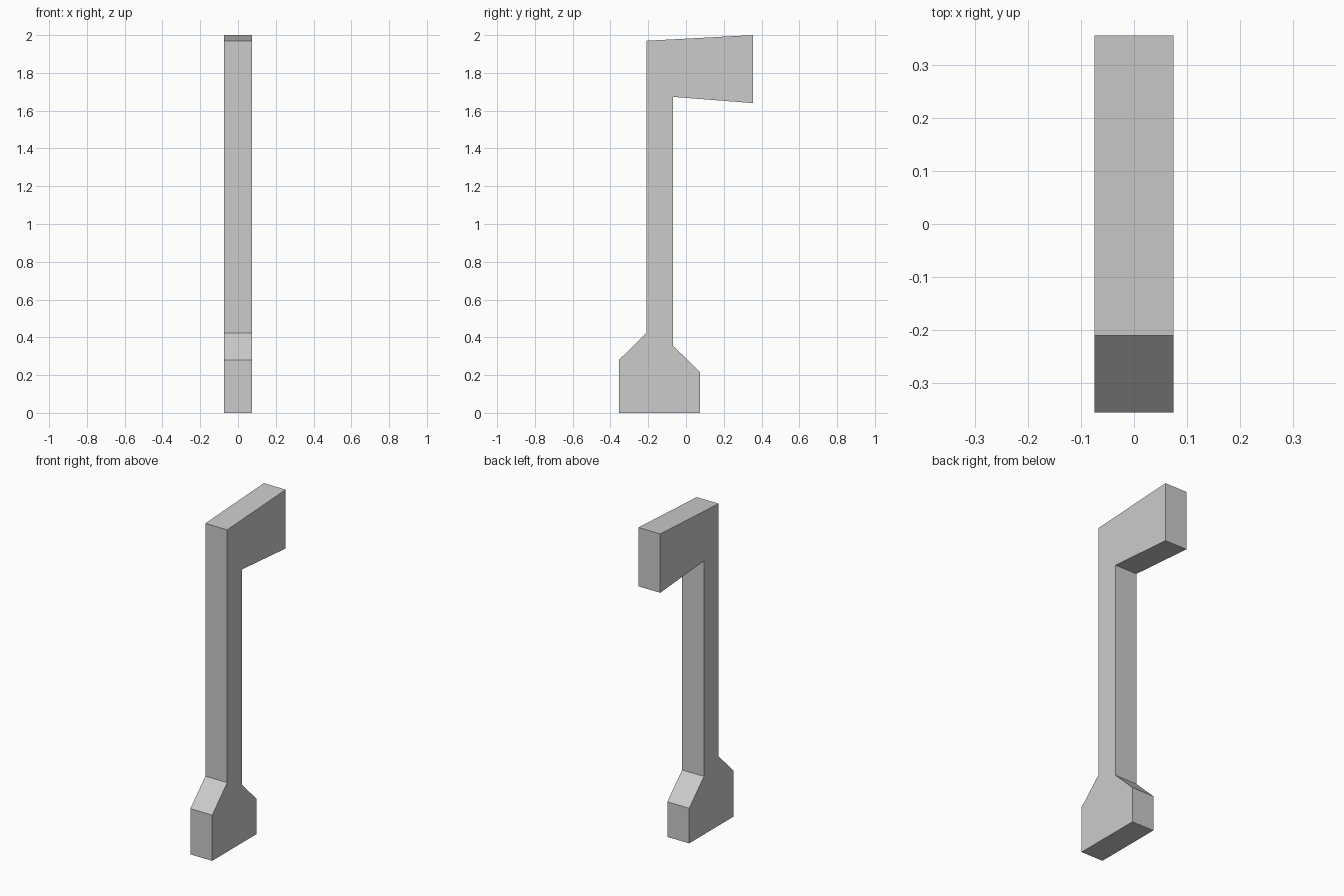
import bpy
import bmesh

cube = bpy.data.objects.get("Cube")
if cube:
    bpy.data.objects.remove(cube, do_unlink=True)

HALF_WIDTH = 0.074

# One plain grey for the whole post
grey = bpy.data.materials.new("light_grey")
grey.use_nodes = True
colour = (0.6, 0.6, 0.6, 1)
grey.diffuse_color = colour
grey.node_tree.nodes["Principled BSDF"].inputs["Base Color"].default_value = colour

# Side outline (y, z): flared foot, slim post, widening arm
outline = [
    (-0.355, 0), (0.075, 0), (0.075, 0.215), (-0.068, 0.355),
    (-0.068, 1.673), (0.355, 1.64), (0.355, 2), (-0.21, 1.97),
    (-0.21, 0.423), (-0.355, 0.28),
]

# Extrude the outline across the width
bm = bmesh.new()
side = bm.faces.new([bm.verts.new((-HALF_WIDTH, y, z)) for y, z in outline])
result = bmesh.ops.extrude_face_region(bm, geom=[side], use_keep_orig=True)
moved = [v for v in result["geom"] if isinstance(v, bmesh.types.BMVert)]
bmesh.ops.translate(bm, verts=moved, vec=(2 * HALF_WIDTH, 0, 0))
bmesh.ops.recalc_face_normals(bm, faces=bm.faces[:])

mesh = bpy.data.meshes.new("bracket_post")
bm.to_mesh(mesh)
bm.free()
mesh.materials.append(grey)
post = bpy.data.objects.new("bracket_post", mesh)
bpy.context.collection.objects.link(post)
